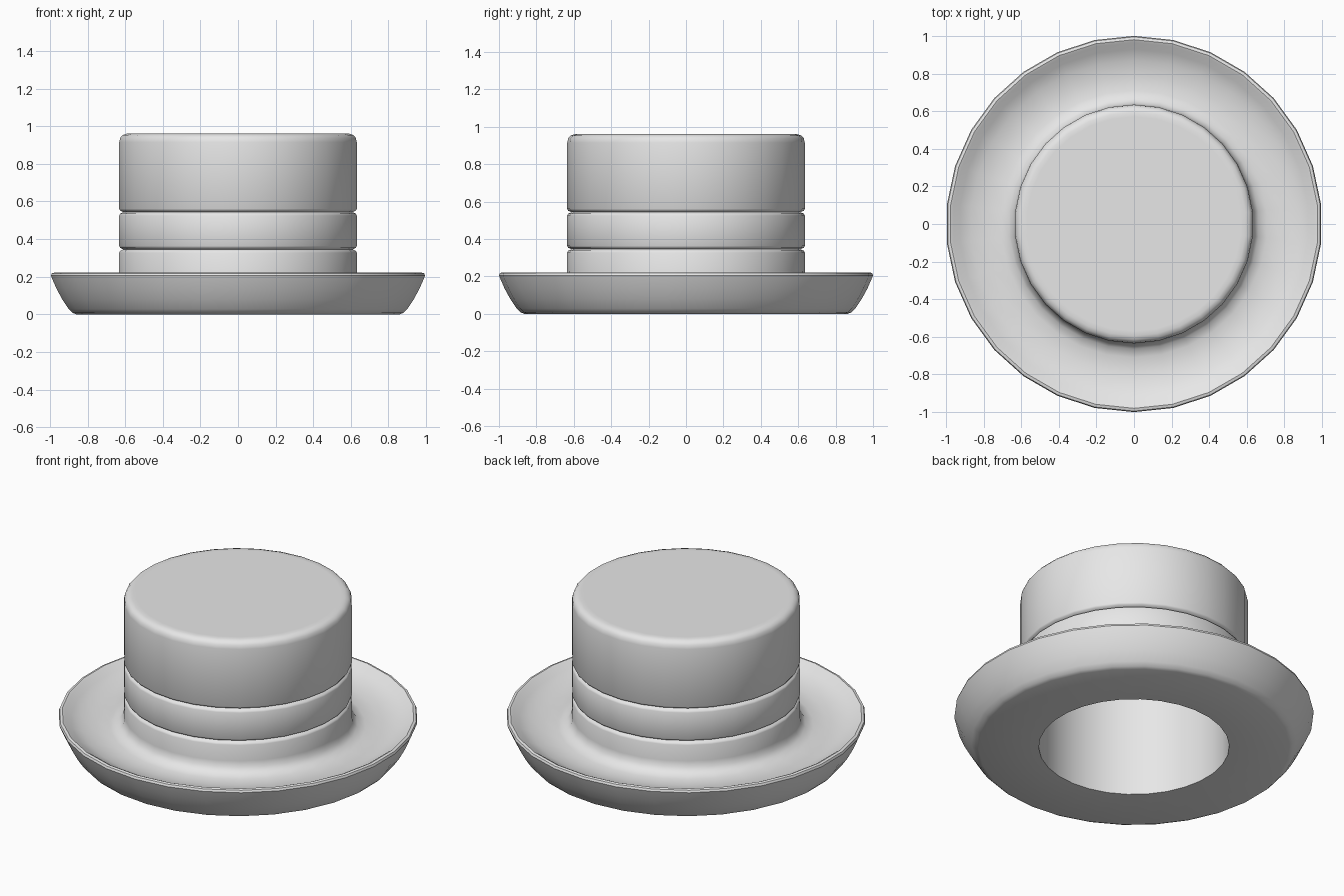
import bpy, bmesh, math

SIDES = 30

cube = bpy.data.objects.get("Cube")
if cube:
    bpy.data.objects.remove(cube, do_unlink=True)

# Single felt colour
felt = bpy.data.materials.new("grey_felt")
felt.use_nodes = True
GREY = (0.8, 0.8, 0.8, 1)
felt.diffuse_color = GREY
felt.node_tree.nodes["Principled BSDF"].inputs["Base Color"].default_value = GREY


def lathe(name, profile):
    """Turn a (radius, height) profile around z into a smooth object."""
    bm = bmesh.new()
    rings = []
    for r, z in profile:
        ring = []
        for i in range(SIDES):
            a = math.pi / 2 + math.tau * i / SIDES
            ring.append(bm.verts.new((r * math.cos(a), r * math.sin(a), z)))
        rings.append(ring)
    for low, high in zip(rings, rings[1:]):
        for i in range(SIDES):
            j = (i + 1) % SIDES
            bm.faces.new((low[i], low[j], high[j], high[i]))
    # Merge rings of zero radius into a pole
    bmesh.ops.remove_doubles(bm, verts=bm.verts, dist=1e-5)
    mesh = bpy.data.meshes.new(name)
    bm.to_mesh(mesh)
    bm.free()
    mesh.materials.append(felt)
    obj = bpy.data.objects.new(name, mesh)
    bpy.context.collection.objects.link(obj)
    bpy.ops.object.select_all(action="DESELECT")
    obj.select_set(True)
    bpy.context.view_layer.objects.active = obj
    bpy.ops.object.shade_smooth_by_angle(angle=math.radians(40))
    return obj


R = 0.635        # crown radius
GROOVE = 0.612   # radius at the bottom of the grooves
HOLE = 0.53      # head opening radius
LOW, HIGH = 0.345, 0.543   # groove heights

# Brim: flat underside, flared side, rounded rim, dished top, foot of crown
lathe("brim", [
    (HOLE, 0), (0.865, 0), (0.885, 0.008), (0.905, 0.028), (0.94, 0.08),
    (0.97, 0.135), (0.992, 0.185), (1.0, 0.205), (0.995, 0.218),
    (0.98, 0.222), (0.965, 0.215), (0.93, 0.19), (0.87, 0.165),
    (0.79, 0.152), (0.71, 0.153), (0.665, 0.168), (0.642, 0.195),
    (R, 0.23), (R, LOW - 0.018), (0.63, LOW - 0.008), (GROOVE, LOW)])

# Ribbon band between the two grooves
lathe("hat_band", [
    (GROOVE, LOW), (0.63, LOW + 0.008), (R, LOW + 0.018),
    (R, HIGH - 0.018), (0.63, HIGH - 0.008), (GROOVE, HIGH)])

# Crown with a rounded top edge
lathe("crown", [
    (GROOVE, HIGH), (0.63, HIGH + 0.008), (R, HIGH + 0.018), (R, 0.915),
    (0.63, 0.938), (0.616, 0.953), (0.595, 0.96), (0.57, 0.96), (0, 0.96)])

# Hollow inside of the hat
lathe("lining", [(0, 0.86), (HOLE, 0.86), (HOLE, 0)])
